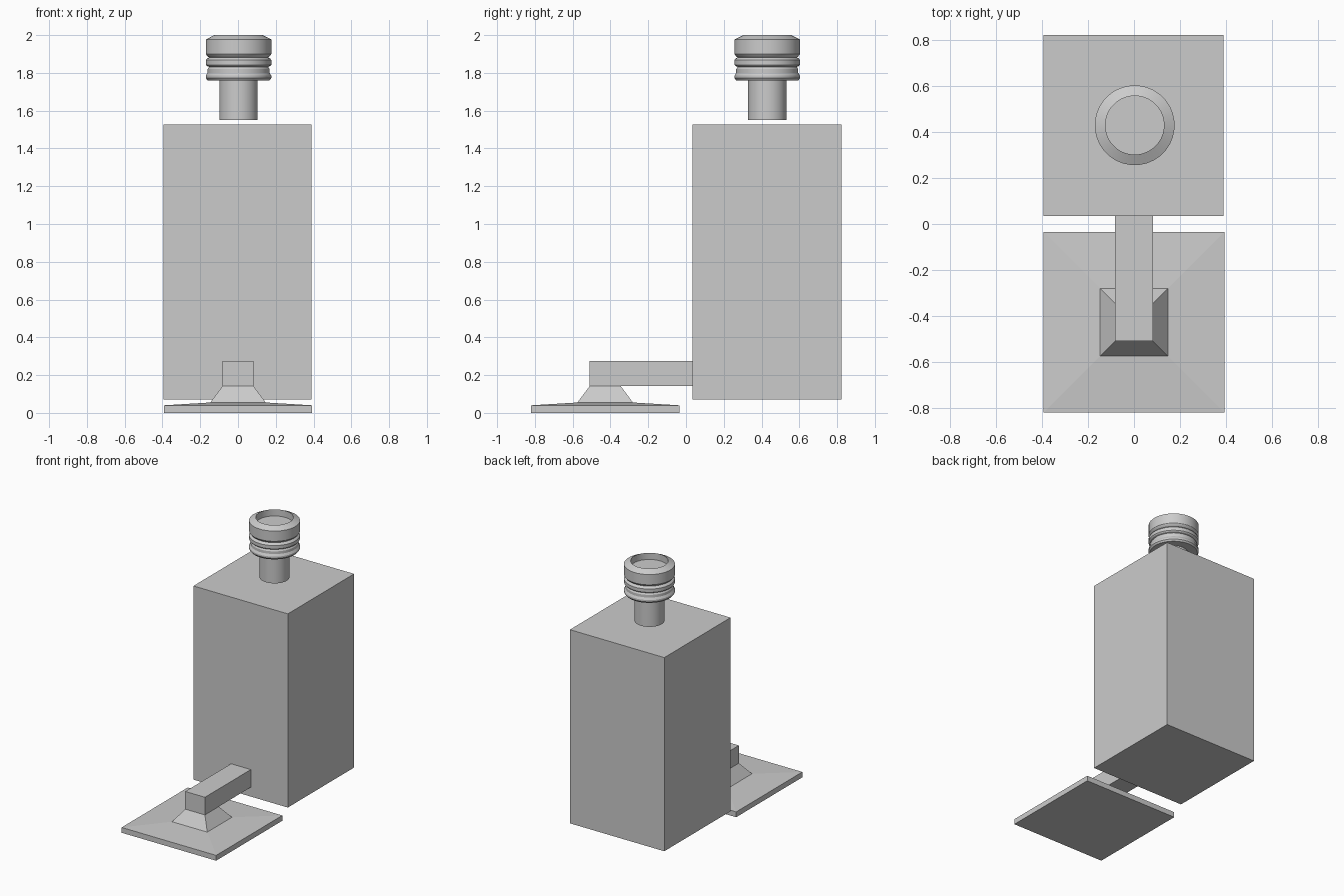
import bpy, bmesh, math

if "Cube" in bpy.data.objects:
    bpy.data.objects.remove(bpy.data.objects["Cube"])


def finish(name, bm, smooth=False):
    bmesh.ops.recalc_face_normals(bm, faces=bm.faces)
    me = bpy.data.meshes.new(name)
    bm.to_mesh(me)
    bm.free()
    ob = bpy.data.objects.new(name, me)
    bpy.context.collection.objects.link(ob)
    if smooth:
        bpy.ops.object.select_all(action='DESELECT')
        ob.select_set(True)
        bpy.context.view_layer.objects.active = ob
        bpy.ops.object.shade_smooth_by_angle(angle=math.radians(25))
    return ob


def loft(name, center, profile, sides, smooth=False):
    """Stack regular polygon rings (radius, z) and cap both ends."""
    bm = bmesh.new()
    offset = math.pi / sides
    rings = []
    for r, z in profile:
        rings.append([bm.verts.new((center[0] + r * math.cos(offset + 2 * math.pi * i / sides),
                                    center[1] + r * math.sin(offset + 2 * math.pi * i / sides), z))
                      for i in range(sides)])
    for a, b in zip(rings, rings[1:]):
        for i in range(sides):
            j = (i + 1) % sides
            bm.faces.new((a[i], a[j], b[j], b[i]))
    bm.faces.new(rings[0])
    bm.faces.new(rings[-1])
    return finish(name, bm, smooth)


def box(name, lo, hi):
    bm = bmesh.new()
    bmesh.ops.create_cube(bm, size=1)
    for v in bm.verts:
        v.co = [(l + h) / 2 + c * (h - l) for l, h, c in zip(lo, hi, v.co)]
    return finish(name, bm)


# Main block
box("body", (-0.395, 0.035, 0.072), (0.39, 0.822, 1.528))

# Horizontal arm from the foot to the block
box("arm", (-0.082, -0.51, 0.142), (0.082, 0.035, 0.275))

# Square foot plate, gently sloped, with a tapered pedestal
foot = [(0.393, 0), (0.393, 0.04), (0.147, 0.055), (0.082, 0.142)]
loft("foot", (0, -0.428), [(h * math.sqrt(2), z) for h, z in foot], 4)

# Stem floating just above the block
NECK = (0.003, 0.43)
loft("neck_stem", NECK, [(0.102, 1.55), (0.102, 1.765)], 32, True)

# Ribbed cap with a recessed top
cap = [(0.165, 1.76), (0.174, 1.772), (0.174, 1.785), (0.165, 1.8), (0.165, 1.82),
       (0.157, 1.832), (0.168, 1.836), (0.174, 1.843), (0.174, 1.868), (0.168, 1.876),
       (0.157, 1.882), (0.165, 1.887), (0.174, 1.9), (0.174, 1.977), (0.128, 2.0),
       (0.128, 1.95)]
loft("ribbed_cap", NECK, cap, 32, True)
